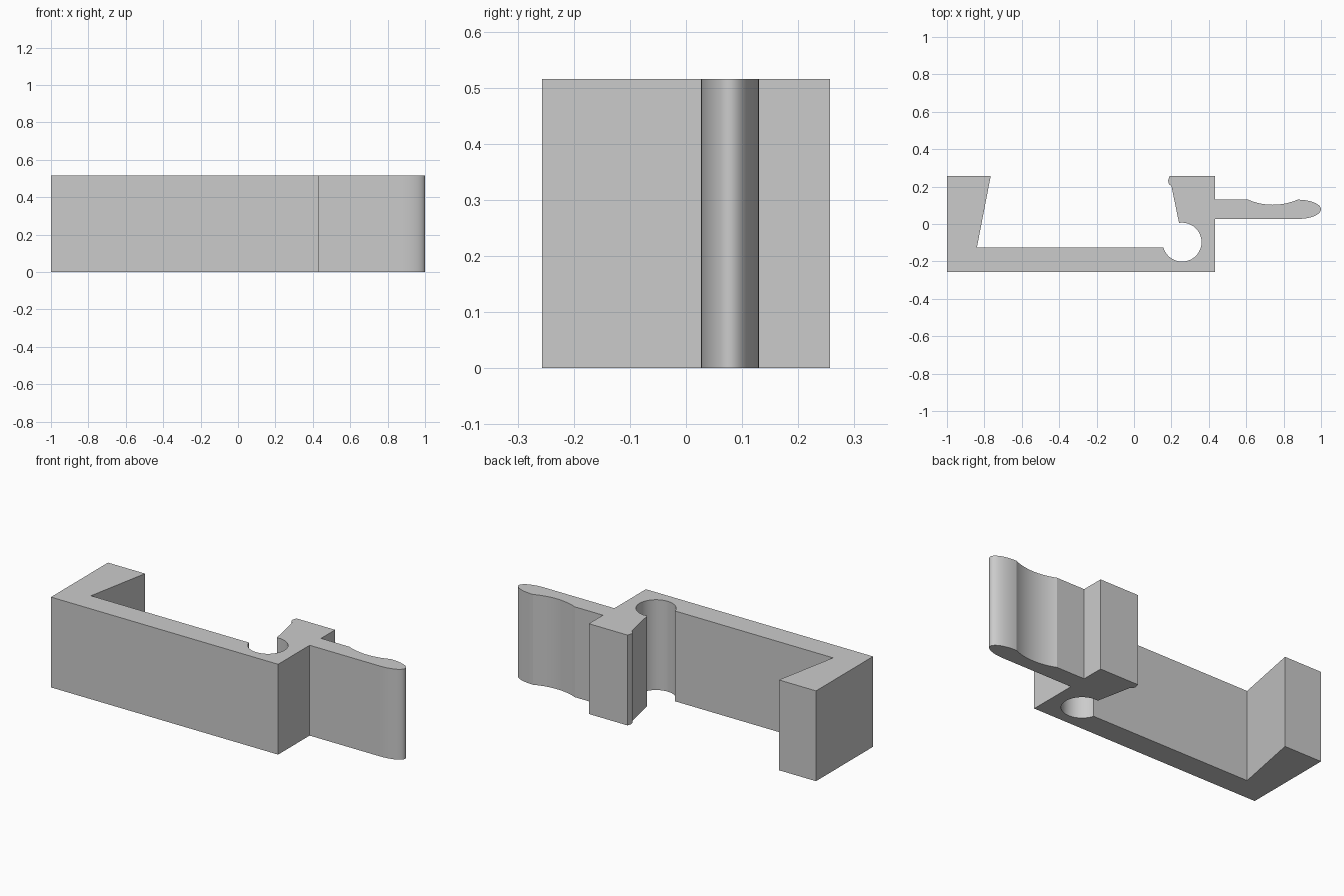
import bpy
import bmesh
from math import sin, cos, radians, pi

cube = bpy.data.objects.get("Cube")
if cube:
    bpy.data.objects.remove(cube, do_unlink=True)

HEIGHT = 0.515
HALF = 0.257          # half depth of the body
BODY_RIGHT = 0.433
TAB_LOW, TAB_HIGH = 0.027, 0.13


def arc(cx, cy, rx, ry, start, end, steps):
    """Points on an elliptical arc, angles in degrees."""
    angles = [radians(start + (end - start) * i / steps) for i in range(steps + 1)]
    return [(cx + rx * cos(a), cy + ry * sin(a)) for a in angles]


# Clamping jaw on the left and the inner floor
outline = [(-1, -HALF), (-1, HALF), (-0.766, HALF), (-0.84, -0.125)]

# Round flex relief at the root of the latch
outline += arc(0.257, -0.097, 0.104, 0.104, 196, 459, 48)

# Latch arm with its small catch
outline += [(0.2, 0.203), (0.187, 0.213), (0.182, 0.232), (0.19, HALF),
            (BODY_RIGHT, HALF), (BODY_RIGHT, TAB_HIGH)]

# Finger tab: shallow thumb dip, then a rounded tip
dip_radius = 0.335
dip_half = 23.2
outline += arc(0.742, TAB_HIGH + dip_radius * cos(radians(dip_half)),
               dip_radius, dip_radius, 270 - dip_half, 270 + dip_half, 16)
tab_mid = (TAB_LOW + TAB_HIGH) / 2
tab_half = (TAB_HIGH - TAB_LOW) / 2
outline += arc(0.874, tab_mid, 0.126, tab_half, 90, -90, 32)[1:]
outline += [(BODY_RIGHT, TAB_LOW), (BODY_RIGHT, -HALF)]

# Extrude the outline into the solid clip
bm = bmesh.new()
base = bm.faces.new([bm.verts.new((x, y, 0)) for x, y in outline])
result = bmesh.ops.extrude_face_region(bm, geom=[base], use_keep_orig=True)
top = [v for v in result["geom"] if isinstance(v, bmesh.types.BMVert)]
bmesh.ops.translate(bm, verts=top, vec=(0, 0, HEIGHT))
bmesh.ops.recalc_face_normals(bm, faces=bm.faces)
mesh = bpy.data.meshes.new("latch_clip")
bm.to_mesh(mesh)
bm.free()
clip = bpy.data.objects.new("latch_clip", mesh)
bpy.context.collection.objects.link(clip)

# Plain grey material
grey = bpy.data.materials.new("plain_grey")
grey.use_nodes = True
color = (0.6, 0.6, 0.6, 1)
grey.diffuse_color = color
grey.node_tree.nodes["Principled BSDF"].inputs["Base Color"].default_value = color
mesh.materials.append(grey)

# Smooth curved walls, crisp corners
bpy.ops.object.select_all(action="DESELECT")
clip.select_set(True)
bpy.context.view_layer.objects.active = clip
bpy.ops.object.shade_smooth_by_angle(angle=pi / 9)
